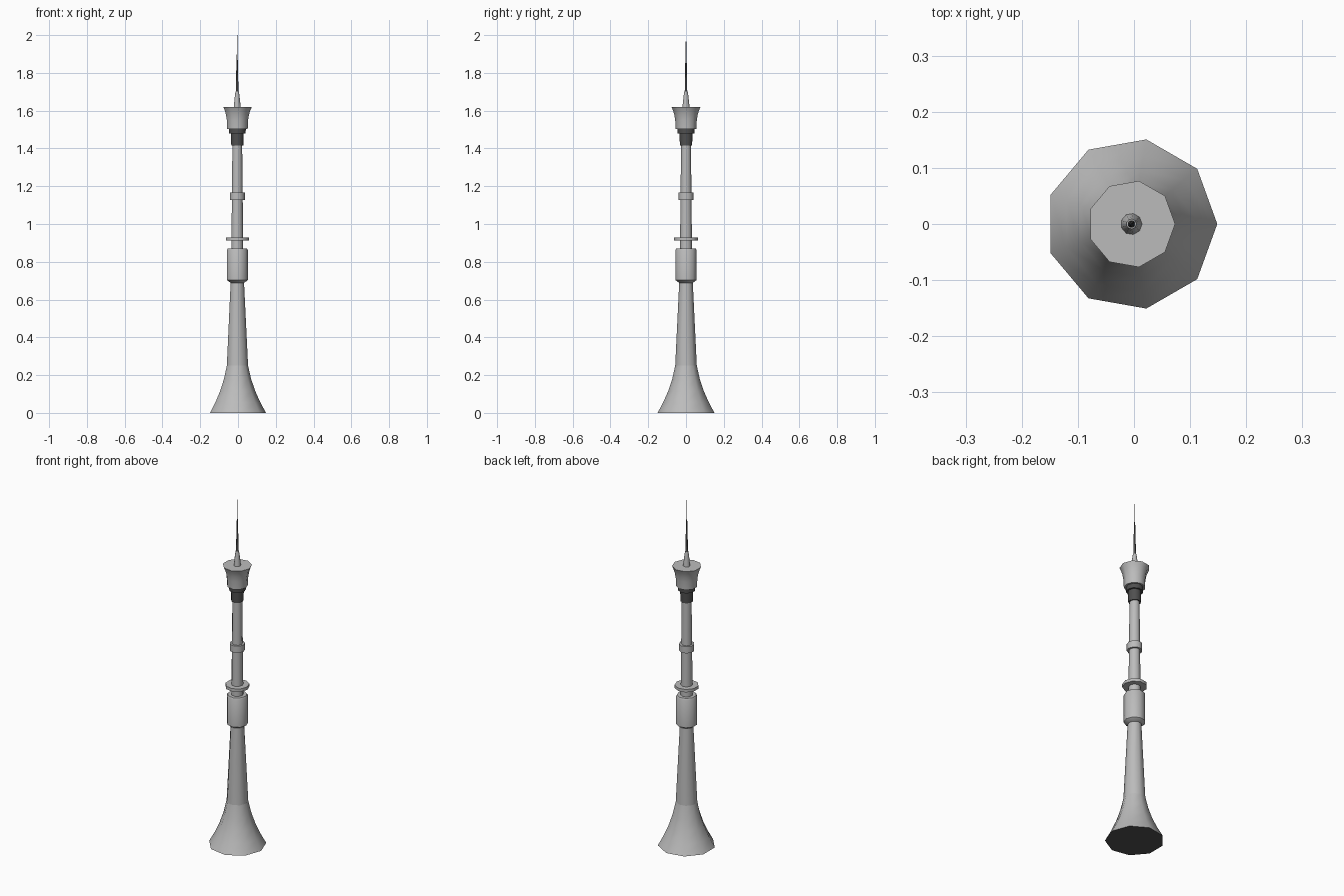
import bpy, math

if "Cube" in bpy.data.objects:
    bpy.data.objects.remove(bpy.data.objects["Cube"])

SIDES = 9
AXIS_X = -0.0046   # a nine-sided footprint is off-centre by this much


def material(name, rgb):
    m = bpy.data.materials.new(name)
    m.diffuse_color = (*rgb, 1)
    m.use_nodes = True
    m.node_tree.nodes["Principled BSDF"].inputs["Base Color"].default_value = m.diffuse_color
    return m


concrete = material("concrete_grey", (0.50, 0.50, 0.50))
dark = material("dark_grey", (0.08, 0.08, 0.08))


def lathe(name, profile, mat, underside=None):
    """Closed nine-sided turned part from (radius, height) points."""
    verts, faces = [], []
    for r, z in profile:
        for i in range(SIDES):
            a = 2 * math.pi * i / SIDES
            verts.append((AXIS_X + r * math.cos(a), r * math.sin(a), z))
    for k in range(len(profile) - 1):
        for i in range(SIDES):
            j = (i + 1) % SIDES
            a, b = k * SIDES, (k + 1) * SIDES
            faces.append((a + i, a + j, b + j, b + i))
    faces.append(tuple(range(len(verts) - SIDES, len(verts))))
    faces.append(tuple(reversed(range(SIDES))))
    mesh = bpy.data.meshes.new(name)
    mesh.from_pydata(verts, [], faces)
    mesh.materials.append(mat)
    if underside:
        mesh.materials.append(underside)
        mesh.polygons[len(faces) - 1].material_index = 1
    ob = bpy.data.objects.new(name, mesh)
    bpy.context.collection.objects.link(ob)
    bpy.ops.object.select_all(action='DESELECT')
    ob.select_set(True)
    bpy.context.view_layer.objects.active = ob
    bpy.ops.object.shade_smooth_by_angle(angle=math.radians(42))


# Flared foot and tapering lower shaft
lathe("flared_base", [(0.153, 0), (0.123, 0.055), (0.096, 0.115), (0.074, 0.18),
                      (0.058, 0.25)], concrete, underside=dark)
lathe("lower_shaft", [(0.058, 0.25), (0.036, 0.70)], concrete)
lathe("upper_shaft", [(0.034, 0.70), (0.0265, 1.43)], concrete)

# Drum, gallery disc and collar around the shaft
lathe("drum", [(0.036, 0.688), (0.057, 0.703), (0.057, 0.862), (0.052, 0.871)], concrete)
lathe("gallery_disc", [(0.064, 0.912), (0.064, 0.929)], concrete)
lathe("collar", [(0.041, 1.128), (0.041, 1.167)], concrete)

# Dark stepped support under the pod
lathe("pod_support", [(0.033, 1.415), (0.035, 1.485)], dark)
lathe("pod_support_rim", [(0.045, 1.478), (0.046, 1.506)], dark)

# Flared observation pod
lathe("observation_pod", [(0.056, 1.503), (0.058, 1.55), (0.063, 1.58),
                          (0.070, 1.602), (0.078, 1.62)], concrete)

# Mast
lathe("mast_base", [(0.019, 1.62), (0.012, 1.685), (0.009, 1.702)], concrete)
lathe("antenna", [(0.007, 1.69), (0.0045, 1.84), (0.002, 1.90), (0.001, 2.0)], dark)
